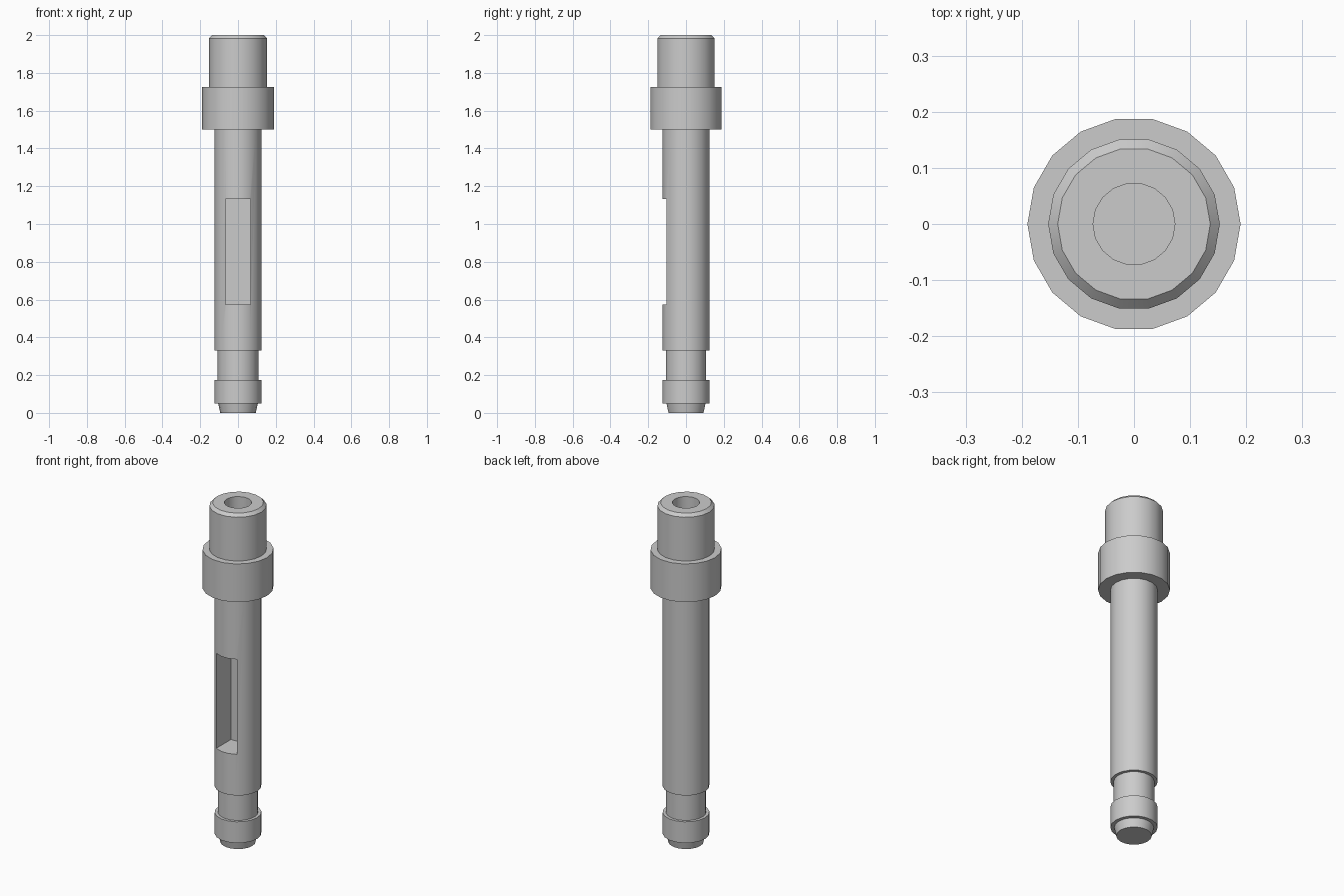
import bpy
import bmesh
import math
from mathutils import Matrix, Vector

SIDES = 18

cube = bpy.data.objects.get("Cube")
if cube:
    bpy.data.objects.remove(cube, do_unlink=True)

# Single bare metal colour
steel = bpy.data.materials.new("grey steel")
steel.use_nodes = True
grey = (0.6, 0.6, 0.6, 1)
steel.diffuse_color = grey
steel.node_tree.nodes["Principled BSDF"].inputs["Base Color"].default_value = grey


def add_object(name, bm):
    bmesh.ops.recalc_face_normals(bm, faces=bm.faces)
    mesh = bpy.data.meshes.new(name)
    bm.to_mesh(mesh)
    bm.free()
    mesh.materials.append(steel)
    obj = bpy.data.objects.new(name, mesh)
    bpy.context.collection.objects.link(obj)
    return obj


def lathe(name, profile):
    """Turn a (radius, height) profile that starts and ends on a flat cap."""
    bm = bmesh.new()
    rings = []
    for r, z in profile:
        ring = []
        for i in range(SIDES):
            a = math.tau * i / SIDES
            ring.append(bm.verts.new((r * math.cos(a), r * math.sin(a), z)))
        rings.append(ring)
    for low, high in zip(rings, rings[1:]):
        for i in range(SIDES):
            j = (i + 1) % SIDES
            bm.faces.new((low[i], low[j], high[j], high[i]))
    bm.faces.new(rings[0])
    bm.faces.new(rings[-1])
    return add_object(name, bm)


def box(name, low, high):
    low, high = Vector(low), Vector(high)
    bm = bmesh.new()
    bmesh.ops.create_cube(bm, size=1, matrix=Matrix.Translation((low + high) / 2)
                          @ Matrix.Diagonal((*(high - low), 1)))
    return add_object(name, bm)


# Turned pin: tip, end ring, neck, shaft, collar, head and blind bore
pin = lathe("turned_pin", [
    (0.094, 0), (0.105, 0.05),
    (0.125, 0.05), (0.125, 0.175),
    (0.108, 0.175), (0.108, 0.33),
    (0.125, 0.33), (0.125, 1.5),
    (0.19, 1.5), (0.19, 1.725),
    (0.153, 1.725), (0.153, 1.983),
    (0.136, 2), (0.073, 2), (0.073, 1.73),
])

# Rectangular slot in the front of the shaft
cutter = box("slot_cutter", (-0.067, -0.3, 0.573), (0.067, 0.03, 1.133))
cutter.hide_render = True
slot = pin.modifiers.new("slot", 'BOOLEAN')
slot.operation = 'DIFFERENCE'
slot.solver = 'EXACT'
slot.object = cutter

bpy.ops.object.select_all(action='DESELECT')
bpy.context.view_layer.objects.active = pin
pin.select_set(True)
bpy.ops.object.modifier_apply(modifier=slot.name)
bpy.data.objects.remove(cutter, do_unlink=True)
bpy.ops.object.shade_smooth_by_angle(angle=math.radians(30))
